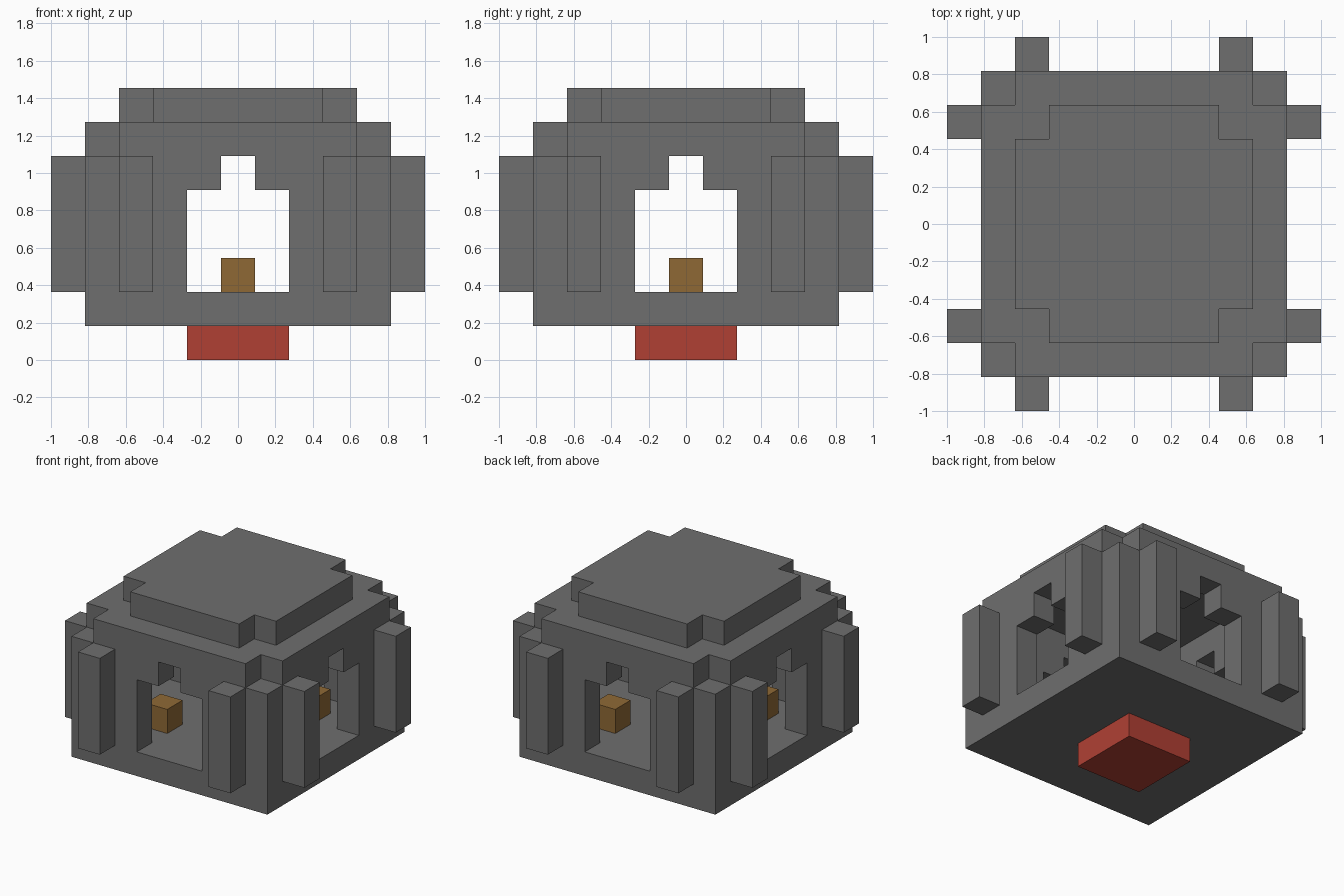
import bpy, bmesh
from math import pi
from mathutils import Matrix, Vector

if "Cube" in bpy.data.objects:
    bpy.data.objects.remove(bpy.data.objects["Cube"], do_unlink=True)

U = 2 / 11                      # one block
SIDES = ["front", "left", "back", "right"]


def material(name, rgb):
    m = bpy.data.materials.new(name)
    m.use_nodes = True
    m.diffuse_color = (*rgb, 1)
    m.node_tree.nodes["Principled BSDF"].inputs["Base Color"].default_value = (*rgb, 1)
    return m


stone = material("grey stone", (0.156, 0.156, 0.156))
red = material("red base", (0.434, 0.051, 0.034))
brown = material("brown wood", (0.275, 0.141, 0.036))


def prism(name, outlines, start, depth, mat, upright=False, turn=0):
    """Extrude outlines in block units: plan shapes go up, upright ones go back along y."""
    bm = bmesh.new()
    for outline in outlines:
        verts = [bm.verts.new((a, start, b) if upright else (a, b, start)) for a, b in outline]
        face = bm.faces.new(verts)
        step = Vector((0, depth, 0)) if upright else Vector((0, 0, depth))
        extruded = bmesh.ops.extrude_face_region(bm, geom=[face])["geom"]
        moved = [g for g in extruded if isinstance(g, bmesh.types.BMVert)]
        bmesh.ops.translate(bm, verts=moved, vec=step)
    bmesh.ops.recalc_face_normals(bm, faces=bm.faces)
    bm.transform(Matrix.Rotation(turn * pi / 2, 4, "Z") @ Matrix.Scale(U, 4))
    mesh = bpy.data.meshes.new(name)
    bm.to_mesh(mesh)
    bm.free()
    mesh.materials.append(mat)
    obj = bpy.data.objects.new(name, mesh)
    bpy.context.collection.objects.link(obj)
    return obj


def rect(x0, y0, x1, y1):
    return [(x0, y0), (x1, y0), (x1, y1), (x0, y1)]


def square(half, x=0, y=0):
    return rect(x - half, y - half, x + half, y + half)


def notched_square(r):
    """Square with a one-block notch in each corner."""
    s = r - 1
    return [(-s, -r), (s, -r), (s, -s), (r, -s), (r, s), (s, s),
            (s, r), (-s, r), (-s, s), (-r, s), (-r, -s), (-s, -s)]


def half_wall(end, sign):
    """Wall beside a stepped doorway, running out to the given end."""
    return [(sign * a, b) for a, b in
            [(1.5, 2), (end, 2), (end, 6), (0.5, 6), (0.5, 5), (1.5, 5)]]


# Base, floor and roof
prism("base", [square(1.5)], 0, 1, red)
prism("floor", [square(4.5)], 1, 1, stone)
prism("roof", [notched_square(3.5)], 7, 1, stone)

# Walls, eaves and pillars, repeated around the four sides
eave = [(-3.5, -4.5), (3.5, -4.5), (3.5, -2.5), (2.5, -2.5), (2.5, -3.5), (-3.5, -3.5)]
for i, side in enumerate(SIDES):
    prism(side + "_wall", [half_wall(4.5, -1), half_wall(3.5, 1)], -4.5, 1, stone, True, i)
    prism(side + "_eave", [eave], 6, 1, stone, turn=i)
    prism(side + "_pillars", [square(0.5, -3, -5), square(0.5, 3, -5)], 2, 4, stone, turn=i)

# Wooden blocks on the floor, one in the middle and one near each corner
prism("middle_block", [square(0.5)], 2, 1, brown)
for i, side in enumerate(SIDES):
    prism(side + "_corner_block", [square(0.5, 2, -2)], 2, 1, brown, turn=i)
